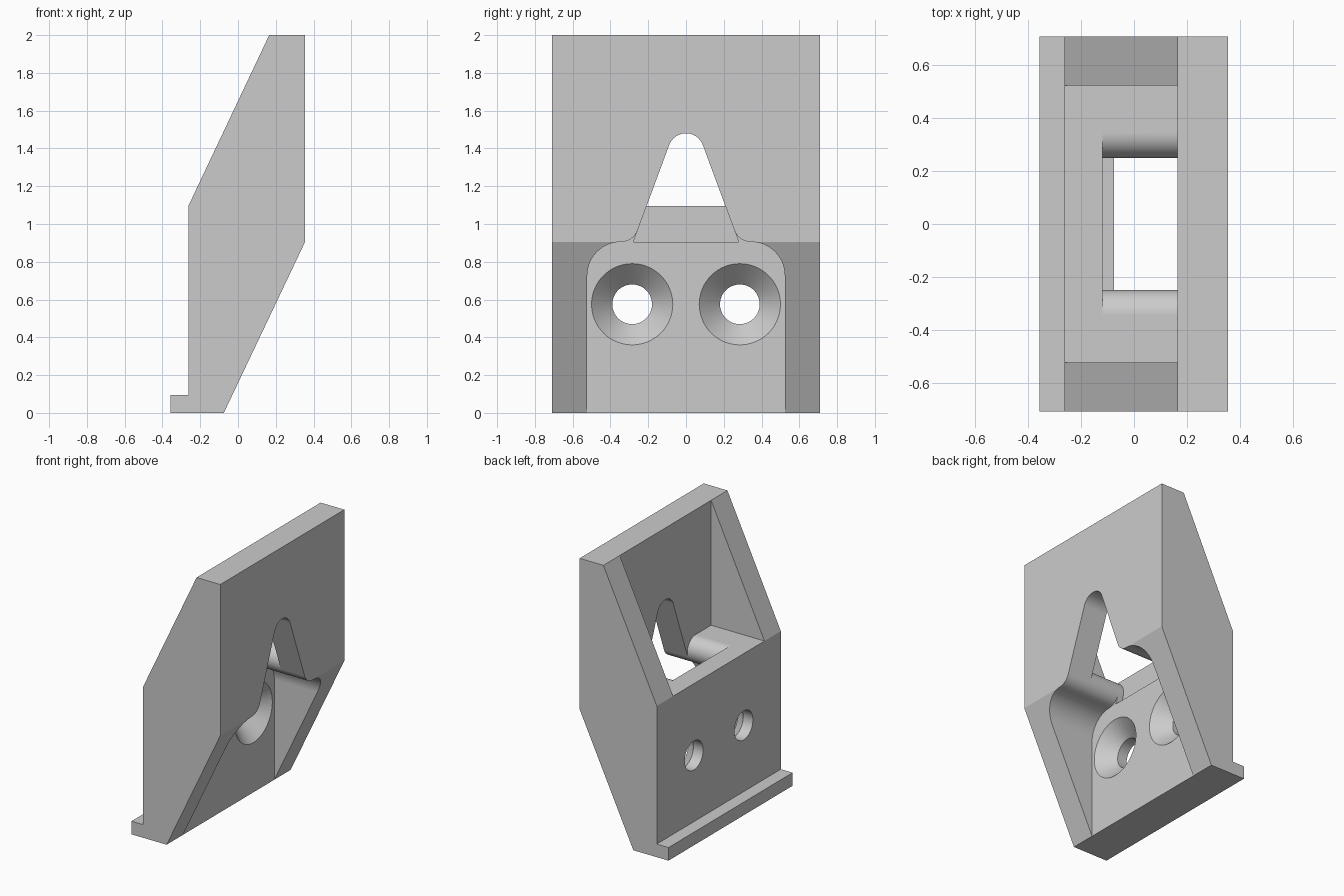
import bpy
import bmesh
from math import sin, cos, pi, radians
from mathutils import Vector

if "Cube" in bpy.data.objects:
    bpy.data.objects.remove(bpy.data.objects["Cube"], do_unlink=True)

grey = bpy.data.materials.new("light_grey")
grey.use_nodes = True
grey.diffuse_color = (0.6, 0.6, 0.6, 1)
grey.node_tree.nodes["Principled BSDF"].inputs["Base Color"].default_value = (0.6, 0.6, 0.6, 1)

HALF = 0.71        # half the bracket width
INNER = 0.523      # half the width between the cheeks
FACE = -0.075      # inner face of the mounting plate
WALL = 0.165       # inner face of the upper wall
FLOOR, ARCH = 1.095, 0.905
R = (FLOOR - ARCH) / 2
TILT = radians(20.3)  # lean of the tapered opening's sides


def arc(cy, cz, r, start, end, steps=14):
    return [(cy + r * cos(start + (end - start) * i / steps),
             cz + r * sin(start + (end - start) * i / steps)) for i in range(steps + 1)]


def mirrored(half):
    return half + [(-y, z) for y, z in reversed(half) if abs(y) > 1e-5]


def prism(name, points, place, direction):
    """Extrude a 2D outline; place maps each point to 3D."""
    bm = bmesh.new()
    face = bm.faces.new([bm.verts.new(place(*p)) for p in points])
    new = bmesh.ops.extrude_face_region(bm, geom=[face])["geom"]
    bmesh.ops.translate(bm, vec=Vector(direction),
                        verts=[v for v in new if isinstance(v, bmesh.types.BMVert)])
    return finish(name, bm)


def finish(name, bm):
    bmesh.ops.recalc_face_normals(bm, faces=bm.faces)
    mesh = bpy.data.meshes.new(name)
    bm.to_mesh(mesh)
    bm.free()
    mesh.materials.append(grey)
    obj = bpy.data.objects.new(name, mesh)
    bpy.context.collection.objects.link(obj)
    return obj


def x_prism(name, points, x0, x1):
    return prism(name, points, lambda y, z: (x0, y, z), (x1 - x0, 0, 0))


def countersink(y, z):
    """Cutter: straight bore opening into a cone on the inner face."""
    bm = bmesh.new()
    rings = []
    for x, r in ((-0.4, 0.105), (-0.185, 0.105), (FACE, 0.215), (FACE + 0.02, 0.215)):
        rings.append([bm.verts.new((x, y + r * cos(2 * pi * i / 64), z + r * sin(2 * pi * i / 64)))
                      for i in range(64)])
    for a, b in zip(rings, rings[1:]):
        for i in range(64):
            j = (i + 1) % 64
            bm.faces.new((a[i], a[j], b[j], b[i]))
    bm.faces.new(rings[0])
    bm.faces.new(rings[-1])
    return finish("screw_hole_cutter", bm)


# Solid bracket with the lip at its foot
side = [(-0.357, 0), (FACE, 0), (0.355, 0.905), (0.355, 2), (WALL, 2),
        (-0.263, FLOOR), (-0.263, 0.095), (-0.357, 0.095)]
bracket = prism("bracket", side, lambda x, z: (x, -HALF, z), (0, 2 * HALF, 0))

# Pocket above the floor
pocket = x_prism("pocket_cutter", mirrored([(INNER, FLOOR), (INNER, 2.3)]), -0.6, WALL)

# Arched recess running up into the tapered, round-topped opening
nose_y, nose_z = INNER - 0.178, ARCH + R
arch_half = ([(INNER, -0.2)]
             + arc(nose_y, ARCH - 0.178, 0.178, 0, pi / 2)
             + arc(nose_y, nose_z, R, 1.5 * pi, pi + TILT)[1:]
             + arc(0, 1.385, R, TILT, pi / 2))
arch = x_prism("arch_cutter", mirrored(arch_half), FACE, 0.6)

# Slot through the floor, with rounded edges at both ends
nose = arc(nose_y, nose_z, R, pi + TILT, pi / 2, 20)
foot_y = nose[0][0] + (nose[0][1] - ARCH) * sin(TILT) / cos(TILT)
slot = x_prism("slot_cutter", mirrored([(foot_y, ARCH)] + nose + [(nose_y, 1.2)]), -0.12, WALL)

# Cut everything out of the bracket
bpy.context.view_layer.objects.active = bracket
holes = [countersink(s * 0.285, 0.575) for s in (-1, 1)]
for cutter in [pocket, arch, slot] + holes:
    cutter.hide_render = True
    mod = bracket.modifiers.new("cut", "BOOLEAN")
    mod.operation = "DIFFERENCE"
    mod.solver = "EXACT"
    mod.object = cutter
    bpy.ops.object.modifier_apply(modifier=mod.name)
    bpy.data.objects.remove(cutter, do_unlink=True)

# Smooth the curved surfaces only
bpy.ops.object.select_all(action="DESELECT")
bracket.select_set(True)
bpy.ops.object.shade_smooth_by_angle(angle=radians(20))
weighted = bracket.modifiers.new("flat_faces", "WEIGHTED_NORMAL")
weighted.keep_sharp = True
